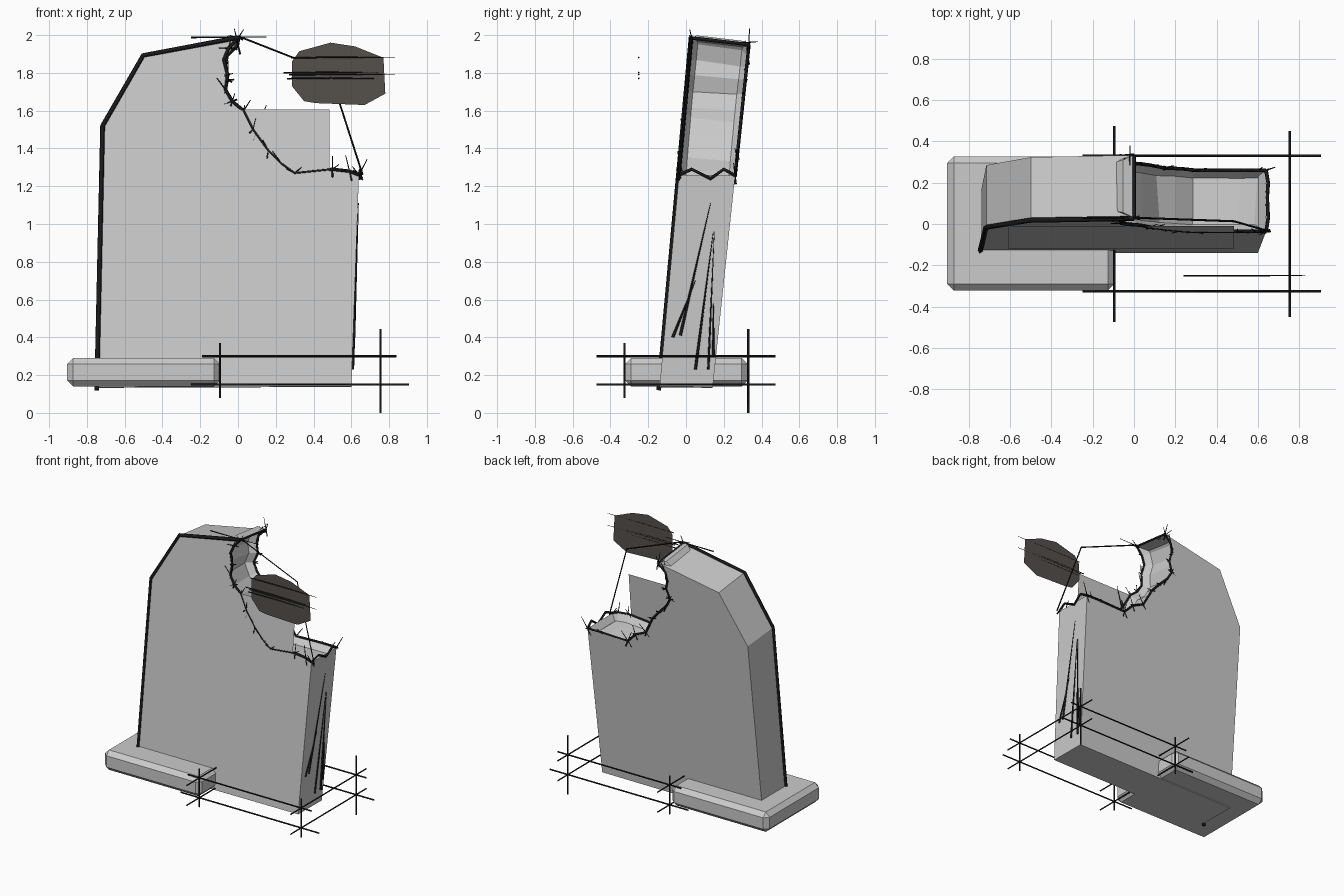
import bpy, bmesh, random
from mathutils import Vector

if "Cube" in bpy.data.objects:
    bpy.data.objects.remove(bpy.data.objects["Cube"])

random.seed(7)


def material(name, rgb):
    m = bpy.data.materials.new(name)
    m.diffuse_color = (*rgb, 1)
    m.use_nodes = True
    m.node_tree.nodes["Principled BSDF"].inputs["Base Color"].default_value = m.diffuse_color
    return m


INK = material("ink", (0.01, 0.01, 0.01))
PATCH = material("dark_stone", (0.09, 0.08, 0.07))


def front(x, z, off=0.0):
    # point on the leaning front face of the slab
    return Vector((x, -0.14 + 0.092 * (z - 0.14) - off, z))


def back(x, z):
    # matching point on the back face
    p = front(x, z)
    return p + Vector((0, 0.28 + 0.012 * z, -0.018 * z))


def add_mesh(name, bm, mat=None):
    bmesh.ops.recalc_face_normals(bm, faces=bm.faces)
    me = bpy.data.meshes.new(name)
    bm.to_mesh(me)
    bm.free()
    ob = bpy.data.objects.new(name, me)
    bpy.context.collection.objects.link(ob)
    if mat:
        me.materials.append(mat)
    return ob


def strokes(name, lines, width, taper=1.0):
    # inked lines as thin four-sided tubes
    cu = bpy.data.curves.new(name, 'CURVE')
    cu.dimensions = '3D'
    cu.bevel_depth = width
    cu.bevel_resolution = 0
    cu.use_fill_caps = True
    for pts in lines:
        s = cu.splines.new('POLY')
        s.points.add(len(pts) - 1)
        for i, p in enumerate(pts):
            s.points[i].co = (*p, 1)
            s.points[i].radius = 1.0 if i == 0 else (taper if i == len(pts) - 1 else 1.0)
    cu.materials.append(INK)
    ob = bpy.data.objects.new(name, cu)
    bpy.context.collection.objects.link(ob)
    return ob


def polygon(name, pts, mat=None):
    bm = bmesh.new()
    bm.faces.new([bm.verts.new(p) for p in pts])
    return add_mesh(name, bm, mat)


# Slab: profile with a broken upper right corner
outer = [(0.6, 0.14), (-0.745, 0.135), (-0.715, 1.52), (-0.5, 1.89)]
break_f = [(0.0, 1.985), (-0.05, 1.93), (-0.075, 1.87), (-0.055, 1.79), (-0.065, 1.71),
           (-0.03, 1.65), (0.03, 1.6), (0.08, 1.5), (0.16, 1.39), (0.23, 1.32),
           (0.3, 1.27), (0.5, 1.29), (0.59, 1.28), (0.64, 1.26)]
break_b = [break_f[0]] + [(x + random.uniform(-0.02, 0.02), z + random.uniform(-0.01, 0.03))
                          for x, z in break_f[1:-1]] + [(0.64, 1.28)]

bm = bmesh.new()
fv = [bm.verts.new(front(*p)) for p in outer + break_f]
bv = [bm.verts.new(back(*p)) for p in outer + break_b]
bm.faces.new(fv)
bm.faces.new(bv[::-1])
n, k = len(fv), len(outer)
broken = []
for i in range(n):
    j = (i + 1) % n
    f = bm.faces.new((fv[i], bv[i], bv[j], fv[j]))
    if k <= i < n - 1:
        broken.append(f)
bmesh.ops.recalc_face_normals(bm, faces=bm.faces)
# sunken broken surface
bmesh.ops.inset_region(bm, faces=broken, thickness=0.035, depth=-0.05,
                       use_even_offset=False, use_boundary=True)
add_mesh("broken_slab", bm)

# Inset panel outline on the front
polygon("front_panel", [front(x, z, 0.004) for x, z in
                        ((-0.61, 0.415), (0.485, 0.415), (0.485, 1.605), (-0.61, 1.605))])

# Remaining half of the plinth
bm = bmesh.new()
bmesh.ops.create_cube(bm, size=1)
bmesh.ops.scale(bm, vec=(0.81, 0.65, 0.15), verts=bm.verts)
bmesh.ops.translate(bm, vec=(-0.5, 0.002, 0.215), verts=bm.verts)
bmesh.ops.bevel(bm, geom=bm.edges[:], offset=0.032, segments=1, affect='EDGES')
add_mesh("plinth_half", bm)

# Sketched frame of the missing plinth half
X, Y, Z = (-0.095, 0.755), (-0.325, 0.33), (0.15, 0.3)
frame = []
for y in Y:
    frame.append([(-0.25, y, Z[0]), (0.905, y, Z[0])])
    frame.append([(-0.19, y, Z[1]), (0.84, y, Z[1])])
for x, a in zip(X, (0.475, 0.45)):
    for z in Z:
        frame.append([(x, -a, z), (x, a, z)])
for x in X:
    for y in Y:
        far = x > 0 and y > 0
        frame.append([(x, y, 0.0 if far else 0.08), (x, y, 0.445 if far else 0.37)])
strokes("plinth_sketch_frame", frame, 0.006)

# Heavy outline along the left and top front edges
strokes("slab_outline", [[front(x, z, 0.003) for x, z in
        ((-0.748, 0.12), (-0.717, 1.52), (-0.502, 1.893), (0.0, 1.987))]], 0.013)

# Outlines round the break, front, back and ends
strokes("break_outline", [
    [front(*p) for p in break_f],
    [back(*p) for p in break_b],
    [front(*break_f[0]), back(*break_b[0])],
    [front(*break_f[-1]), (0.65, 0.03, 1.29), (0.645, 0.13, 1.24), (0.65, 0.2, 1.29), back(*break_b[-1])],
], 0.009)

# Short scratch marks around the break
ticks = []
for fn, pts in ((front, break_f), (back, break_b)):
    for x, z in pts:
        for _ in range(2):
            c = fn(x, z)
            d = Vector((random.uniform(-0.06, 0.05), random.uniform(-0.015, 0.015),
                        random.uniform(-0.02, 0.09)))
            ticks.append([c - d * 0.6, c + d])
ticks += [[front(0.08, 1.44), front(0.15, 1.63)],
          [front(-0.25, 1.988), front(0.15, 1.99)],
          [(-0.02, 0.24, 1.955), (-0.02, 0.38, 1.965)]]
strokes("scratch_marks", ticks, 0.005, 0.4)

# Ghost line of the missing corner
strokes("missing_corner_line", [[front(x, z) for x, z in
        ((0.0, 1.995), (0.485, 1.805), (0.66, 1.26))]], 0.005)

# Long tapered hatching on the right side
hatch = [((0.13, 1.11), (-0.03, 0.41)), ((0.145, 0.96), (0.05, 0.23)),
         ((0.15, 0.96), (0.118, 0.23)), ((0.145, 0.58), (0.145, 0.3)),
         ((0.05, 0.7), (-0.07, 0.4))]
strokes("side_hatching", [[(0.604 + 0.035 * (z - 0.14), y, z) for y, z in reversed(l)]
                          for l in hatch], 0.008, 0.2)

# Floating dark fragment with hatch lines
frag = [(0.285, 1.73), (0.285, 1.86), (0.325, 1.915), (0.49, 1.96), (0.62, 1.94),
        (0.77, 1.88), (0.78, 1.69), (0.67, 1.63), (0.41, 1.64), (0.35, 1.65)]
polygon("floating_fragment", [(x, -0.248, z) for x, z in frag], PATCH)
strokes("fragment_hatching", [
    [(x0, -0.25, z), ((x0 + x1) / 2, -0.25, z + 0.003), (x1, -0.25, z)]
    for x0, x1, z in ((0.28, 0.83, 1.88), (0.24, 0.74, 1.8),
                      (0.27, 0.83, 1.79), (0.26, 0.72, 1.77))], 0.004, 0.4)
